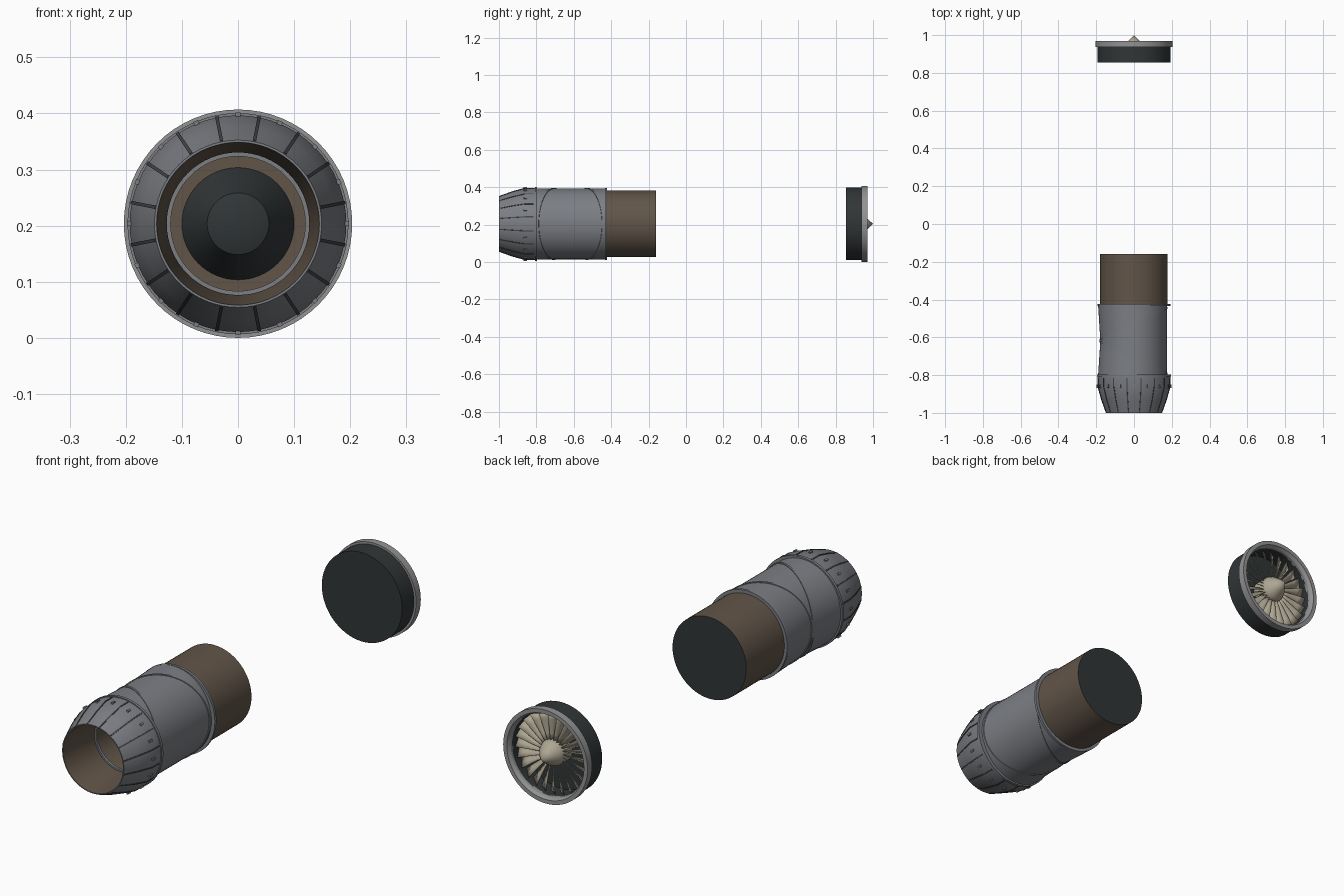
import bpy, bmesh
from math import sin, cos, pi, radians
from mathutils import Matrix, Vector

if "Cube" in bpy.data.objects:
    bpy.data.objects.remove(bpy.data.objects["Cube"])

CZ = 0.2035          # height of the engine axis
SEG = 64


def material(name, rgb):
    m = bpy.data.materials.new(name)
    m.diffuse_color = (*rgb, 1)
    m.use_nodes = True
    m.node_tree.nodes["Principled BSDF"].inputs["Base Color"].default_value = m.diffuse_color
    return m


METAL = material("metal", (0.20, 0.21, 0.23))
RIM = material("rim", (0.29, 0.29, 0.29))
BROWN = material("brown", (0.12, 0.09, 0.065))
DARK = material("dark", (0.03, 0.036, 0.038))
SEAM = material("seam", (0.06, 0.06, 0.065))
BEIGE = material("beige", (0.42, 0.38, 0.29))


def finish(bm, name, mat, angle=25):
    bmesh.ops.remove_doubles(bm, verts=bm.verts, dist=1e-5)
    bmesh.ops.recalc_face_normals(bm, faces=bm.faces)
    me = bpy.data.meshes.new(name)
    bm.to_mesh(me)
    bm.free()
    ob = bpy.data.objects.new(name, me)
    bpy.context.collection.objects.link(ob)
    me.materials.append(mat)
    bpy.context.view_layer.objects.active = ob
    bpy.ops.object.select_all(action='DESELECT')
    ob.select_set(True)
    bpy.ops.object.shade_smooth_by_angle(angle=radians(angle))
    return ob


def loft(name, rings, mat, closed=False):
    """rings: (y, slope, x centre, x radius, z radius), y = y + slope * x"""
    bm = bmesh.new()
    loops = []
    for y, s, xc, rx, rz in rings:
        loop = []
        for i in range(SEG):
            a = 2 * pi * i / SEG
            x = xc + rx * cos(a)
            loop.append(bm.verts.new((x, y + s * x, CZ + rz * sin(a))))
        loops.append(loop)
    pairs = list(zip(loops, loops[1:]))
    if closed:
        pairs.append((loops[-1], loops[0]))
    for a, b in pairs:
        for i in range(SEG):
            j = (i + 1) % SEG
            bm.faces.new((a[i], a[j], b[j], b[i]))
    return finish(bm, name, mat)


def revolve(name, profile, mat, closed=False, xc=0):
    return loft(name, [(y, 0, xc, r, r) for y, r in profile], mat, closed)


def band(name, y, slope, xc, rx, rz, w, h, mat):
    """raised band following a (tilted) ring"""
    return loft(name, [(y - w, slope, xc, rx - .004, rz - .004),
                       (y - w, slope, xc, rx + h, rz + h),
                       (y + w, slope, xc, rx + h, rz + h),
                       (y + w, slope, xc, rx - .004, rz - .004)], mat, True)


# Exhaust nozzle shell and inner liner
revolve("nozzle_shell", [(-.80, .193), (-.862, .193), (-.93, .174), (-1, .149), (-1, .145)], METAL)
revolve("nozzle_liner", [(-1, .145), (-.83, .127), (-.44, .127), (-.44, .10)], BROWN)
revolve("exhaust_cone", [(-.43, .10), (-.44, .10), (-.53, .055), (-.55, 0)], DARK)

# Petal seams and bolts around the nozzle
seams, bolts = bmesh.new(), bmesh.new()
for k in range(16):
    turn = Matrix.Translation((0, 0, CZ)) @ Matrix.Rotation(k * pi / 8, 4, 'Y')
    half = turn @ Matrix.Rotation(pi / 16, 4, 'Y')
    path = [(-.815, .192), (-.862, .192), (-.93, .173), (-.998, .148)]
    rows = [[seams.verts.new(half @ Vector((x, y, r + dz)))
             for x, dz in ((-.003, -.003), (-.003, .003), (.003, .003), (.003, -.003))]
            for y, r in path]
    for a, b in zip(rows, rows[1:]):
        for i in range(4):
            j = (i + 1) % 4
            seams.faces.new((a[i], a[j], b[j], b[i]))
    seams.faces.new(rows[0])
    seams.faces.new(rows[-1])
    bmesh.ops.create_cube(bolts, size=1, matrix=turn @ Matrix.Translation((0, -.86, .193))
                          @ Matrix.Diagonal((.009, .018, .010, 1)))
finish(seams, "petal_seams", SEAM)
finish(bolts, "petal_bolts", METAL)

# Swivel duct: three wedge segments between straight and tilted rings
rear = (-.80, 0, -.007, .183, .19)
tilt_a = (-.708, -.475, -.0015, .177, .189)
tilt_b = (-.528, .475, -.0015, .177, .189)
fore = (-.43, 0, -.007, .183, .19)
loft("rear_duct", [rear, tilt_a], METAL)
loft("middle_duct", [tilt_a, tilt_b], METAL)
loft("fore_duct", [tilt_b, fore], METAL)
band("swivel_ring_rear", *tilt_a, .005, .003, METAL)
band("swivel_ring_fore", *tilt_b, .005, .003, METAL)
revolve("nozzle_flange", [(-.808, .12), (-.808, .197), (-.796, .197), (-.796, .12)], METAL, True)
revolve("fore_flange", [(-.434, .12), (-.434, .192), (-.423, .192), (-.423, .12)], METAL, True)

# Turbine casing with dark end cap
revolve("turbine_casing", [(-.43, .10), (-.43, .178), (-.16, .178)], BROWN, xc=-.001)
revolve("turbine_end_cap", [(-.16, .178), (-.16, 0)], DARK, xc=-.001)

# Fan case, rim, spinner
revolve("fan_case", [(.855, 0), (.855, .194), (.945, .194), (.945, .178), (.865, .178), (.865, 0)], DARK)
revolve("fan_rim", [(.938, .178), (.938, .2035), (.97, .2035), (.97, .186), (.955, .178)], RIM, True)
revolve("spinner", [(1, 0), (.97, .028), (.94, .05), (.92, .057), (.865, .057)], BEIGE)

# Twisted fan blades
bm = bmesh.new()
BLADES, STEPS = 24, 5
for k in range(BLADES):
    turn = Matrix.Translation((0, 0, CZ)) @ Matrix.Rotation(2 * pi * k / BLADES, 4, 'Y')
    rows = []
    for s in range(STEPS):
        t = s / (STEPS - 1)
        r, chord, pitch = .05 + .124 * t, .024 + .022 * t, radians(35 + 20 * t)
        dx, dy = chord / 2 * sin(pitch), chord / 2 * cos(pitch)
        rows.append([bm.verts.new(turn @ Vector((e * dx, .915 + e * dy, r))) for e in (-1, 1)])
    for a, b in zip(rows, rows[1:]):
        bm.faces.new((a[0], a[1], b[1], b[0]))
blades = finish(bm, "fan_blades", BEIGE, 40)
mod = blades.modifiers.new("thickness", 'SOLIDIFY')
mod.thickness = .002
mod.offset = 0
